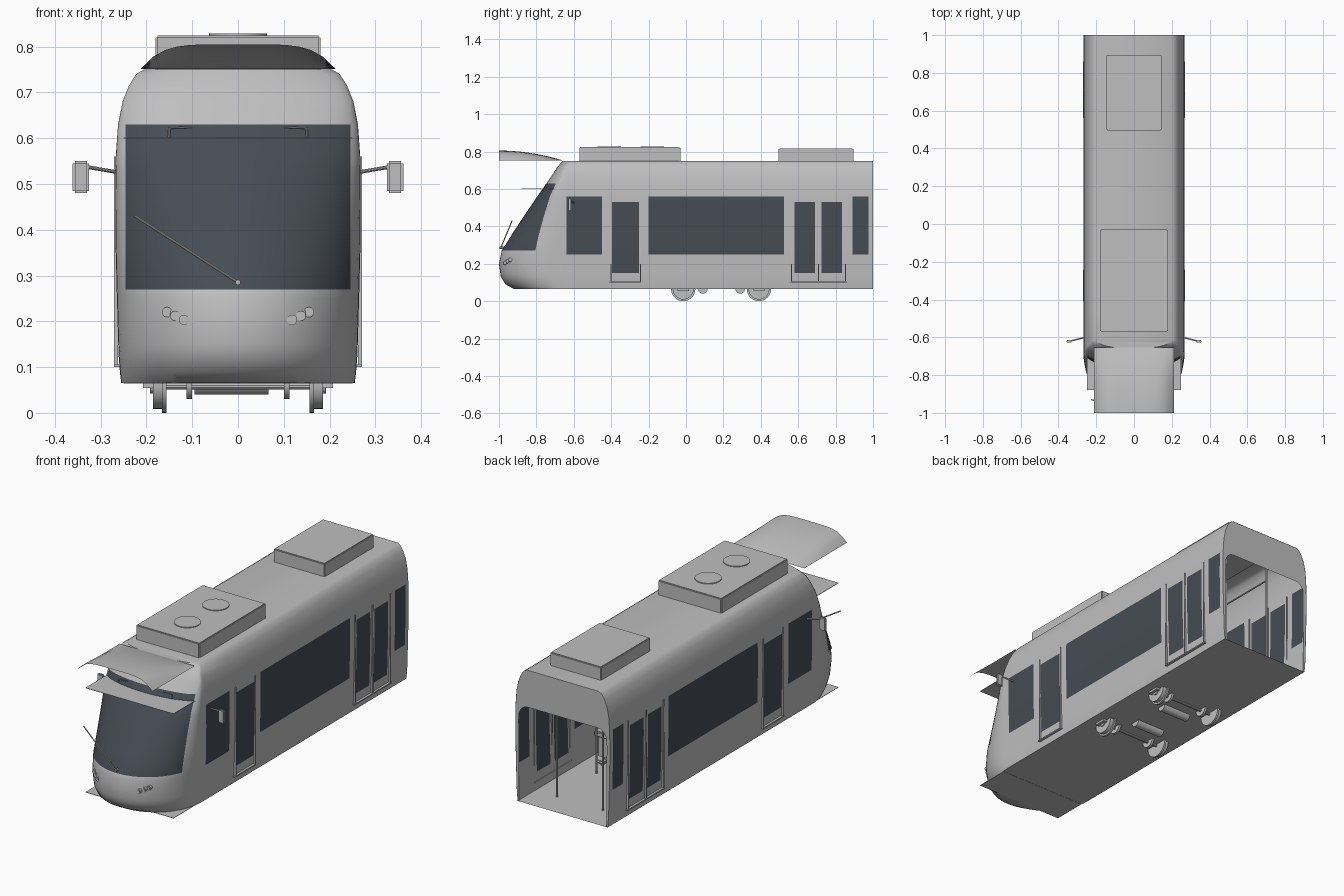
import bpy, bmesh, math
from mathutils import Vector, Matrix

cube = bpy.data.objects.get("Cube")
if cube:
    bpy.data.objects.remove(cube, do_unlink=True)


def material(name, rgb):
    m = bpy.data.materials.new(name)
    m.use_nodes = True
    m.diffuse_color = (*rgb, 1)
    m.node_tree.nodes["Principled BSDF"].inputs["Base Color"].default_value = (*rgb, 1)
    return m


GREY = material("body grey", (0.52, 0.52, 0.52))
GLASS = material("dark glass", (0.06, 0.073, 0.089))


def finish(name, bm, mats=(GREY,), smooth=True):
    me = bpy.data.meshes.new(name)
    bm.to_mesh(me)
    bm.free()
    ob = bpy.data.objects.new(name, me)
    bpy.context.collection.objects.link(ob)
    for m in mats:
        me.materials.append(m)
    if smooth:
        bpy.ops.object.select_all(action="DESELECT")
        ob.select_set(True)
        bpy.context.view_layer.objects.active = ob
        bpy.ops.object.shade_smooth_by_angle(angle=math.radians(35))
    return ob


def box(name, x0, x1, y0, y1, z0, z1, bevel=0):
    bm = bmesh.new()
    bmesh.ops.create_cube(bm, size=1)
    for v in bm.verts:
        v.co = Vector(((x0 + x1) / 2 + v.co.x * (x1 - x0),
                       (y0 + y1) / 2 + v.co.y * (y1 - y0),
                       (z0 + z1) / 2 + v.co.z * (z1 - z0)))
    if bevel:
        bmesh.ops.bevel(bm, geom=bm.edges[:], offset=bevel, segments=2, affect="EDGES")
    return finish(name, bm, smooth=bevel > 0)


def rod(name, a, b, r, sides=10, top=None):
    """Cylinder from a to b, optionally cut off above the height top."""
    a, b = Vector(a), Vector(b)
    turn = (b - a).to_track_quat("Z", "Y").to_matrix().to_4x4()
    bm = bmesh.new()
    bmesh.ops.create_cone(bm, cap_ends=True, segments=sides, radius1=r, radius2=r,
                          depth=(b - a).length,
                          matrix=Matrix.Translation((a + b) / 2) @ turn)
    if top is not None:
        bmesh.ops.bisect_plane(bm, geom=bm.verts[:] + bm.edges[:] + bm.faces[:],
                               plane_co=(0, 0, top), plane_no=(0, 0, 1), clear_outer=True)
    return finish(name, bm)


# Body sections by height: z, half width, nose tip y, nose depth
PROFILE = [(.065, .255, -.92, .26), (.09, .258, -.965, .29), (.13, .261, -.99, .30),
           (.2, .263, -1, .30), (.27, .265, -.985, .285), (.35, .267, -.935, .24),
           (.45, .268, -.87, .18), (.56, .267, -.795, .11), (.63, .262, -.745, .075),
           (.68, .252, -.712, .06), (.715, .238, -.69, .05), (.74, .222, -.668, .05),
           (.75, .205, -.66, .05)]


def nose_y(x, z):
    for (z0, *p), (z1, *q) in zip(PROFILE, PROFILE[1:]):
        if z <= z1:
            w, tip, d = (a + (b - a) * (z - z0) / (z1 - z0) for a, b in zip(p, q))
            return tip + d * (1 - math.sqrt(max(0, 1 - (x / w) ** 2)))


# Side glass as (y0, y1, z0, z1): windows, single door, double door
SIDE_GLASS = [(-.64, -.45, .25, .56), (-.395, -.25, .15, .53), (-.2, .525, .25, .56),
              (.58, .69, .15, .53), (.725, .835, .15, .53), (.89, .975, .25, .56)]


def build_body():
    bm = bmesh.new()
    rings = []
    for z, w, tip, d in PROFILE:
        pts = [(w, 1)]
        for i in range(33):
            t = math.pi * i / 32
            pts.append((w * math.cos(t), tip + d - d * math.sin(t)))
        pts.append((-w, 1))
        rings.append([bm.verts.new((x, y, z)) for x, y in pts])
    for low, high in zip(rings, rings[1:]):
        for i in range(len(low) - 1):
            bm.faces.new((low[i], low[i + 1], high[i + 1], high[i]))
    bm.faces.new(rings[0])
    bm.faces.new(rings[-1])
    bmesh.ops.recalc_face_normals(bm, faces=bm.faces[:])
    if max(bm.faces, key=lambda f: f.calc_center_median().z).normal.z < 0:
        bmesh.ops.reverse_faces(bm, faces=bm.faces[:])
    # Cut the window outlines into the shell
    cuts = [((0, y, 0), (0, 1, 0)) for g in SIDE_GLASS for y in g[:2]]
    cuts += [((0, 0, z), (0, 0, 1)) for z in (.15, .25, .53)]
    cuts += [((x, 0, 0), (1, 0, 0)) for x in (-.246, .246)]
    for co, no in cuts:
        bmesh.ops.bisect_plane(bm, geom=bm.verts[:] + bm.edges[:] + bm.faces[:],
                               dist=1e-5, plane_co=co, plane_no=no)
    for f in bm.faces:
        c = f.calc_center_median()
        front = abs(c.x) < .246 and c.y < -.66 and .27 < c.z < .63
        side = abs(c.x) > .246 and any(a < c.y < b and l < c.z < h
                                       for a, b, l, h in SIDE_GLASS)
        f.material_index = 1 if front or side else 0
    return finish("body_shell", bm, (GREY, GLASS))


build_body()

# Rear end wall with an open gangway
bm = bmesh.new()
half = [(w, z) for z, w, *_ in PROFILE]
arch = [(.247, .065), (.25, .48)]
arch += [(.2 + .05 * math.cos(a), .5 + .06 * math.sin(a))
         for a in (math.pi * i / 12 for i in range(1, 7))]
outline = half + [(-x, z) for x, z in reversed(half)]
outline += [(-x, z) for x, z in arch] + list(reversed(arch))
wall = bm.faces.new([bm.verts.new((x, .999, z)) for x, z in outline])
wall.normal_update()
if wall.normal.y < 0:
    wall.normal_flip()
bmesh.ops.triangulate(bm, faces=[wall])
finish("rear_wall", bm, smooth=False)

# Roof fairing sheet overhanging the nose
bm = bmesh.new()
N = 16
grid = []
for j in range(N + 1):
    v = j / N
    grid.append([bm.verts.new((.213 * u, -1 + .345 * v,
                               .751 + .054 * (1 - v * v) * (1 - abs(u) ** 5)))
                 for u in (2 * i / N - 1 for i in range(N + 1))])
for a, b in zip(grid, grid[1:]):
    for i in range(N):
        bm.faces.new((a[i], a[i + 1], b[i + 1], b[i]))
finish("roof_fairing", bm)

# Flat sheets through the nose
box("visor_sheet", -.25, .25, -.88, -.70, .599, .601)
box("lower_sheet", -.25, .25, -.88, -.70, .064, .066)

# Roof equipment
box("front_roof_unit", -.18, .18, -.57, -.03, .745, .824, .004)
box("rear_roof_unit", -.145, .145, .495, .895, .745, .817, .004)
for y in (-.18, -.41):
    rod("roof_fan", (0, y, .82), (0, y, .828), .063, 32)

# Windscreen wiper
rod("wiper_arm", (0, -.99, .285), (-.225, -.93, .43), .003)
rod("wiper_pivot", (0, -.97, .285), (0, -.997, .285), .006)

for s in (-1, 1):
    # Headlights
    for x, z in ((.155, .22), (.137, .212), (.118, .203)):
        y = nose_y(x, z)
        rod("headlight_ring", (s * x, y + .02, z), (s * x, y - .006, z), .011, 20)
        rod("headlight_lens", (s * x, y, z), (s * x, y - .009, z), .007, 16)
    # Small brackets at the top of the windscreen
    y = nose_y(.15, .61) - .006
    rod("screen_bracket", (s * .15, y, .603), (s * .15, y, .623), .0025)
    rod("screen_bracket_arm", (s * .15, y, .622), (s * .1, y, .624), .002)
    # Mirrors
    rod("mirror_arm", (s * .26, -.60, .525), (s * .33, -.618, .537), .004)
    xs = sorted((s * .325, s * .361))
    box("mirror", *xs, -.628, -.615, .48, .55, .005)
    # Door edges and sills
    for y in (-.402, -.243, .565, .708, .852):
        box("door_edge", *sorted((s * .262, s * .271)), y - .003, y + .003, .10, .56)
    for y0, y1 in ((-.41, -.24), (.56, .86)):
        box("door_sill", *sorted((s * .255, s * .271)), y0, y1, .10, .106)
    # Wheels, brake discs and side plates
    for y in (-.015, .39):
        rod("wheel", (s * .165, y, .065), (s * .186, y, .065), .056, 32, .068)
        rod("wheel_flange", (s * .156, y, .065), (s * .166, y, .065), .065, 32, .068)
        rod("wheel_hub", (s * .18, y, .06), (s * .192, y, .06), .018, 20, .068)
        rod("brake_disc", (s * .1, y, .065), (s * .112, y, .065), .035, 24, .068)
        box("bogie_plate", *sorted((s * .17, s * .207)), y - .03, y + .03, .054, .067)
    # Interior poles, rails and seats
    for y in (-.42, -.2, .54, .86):
        rod("grab_pole", (s * .13, y, .066), (s * .13, y, .7), .005)
    rod("grab_rail", (s * .13, -.42, .6), (s * .13, .86, .6), .004)
    for y in (-.1, .1, .3):
        xs = sorted((s * .14, s * .245))
        box("seat", *xs, y, y + .1, .17, .2, .006)
        box("seat_back", *xs, y - .015, y + .005, .17, .36, .006)
        box("seat_base", *sorted((s * .17, s * .23)), y + .02, y + .08, .067, .17)

# Axles and motors
for y in (-.015, .39):
    rod("axle", (-.16, y, .058), (.16, y, .058), .007)
for y in (.09, .29):
    rod("motor", (-.095, y, .065), (.067, y, .065), .025, 24, .068)
